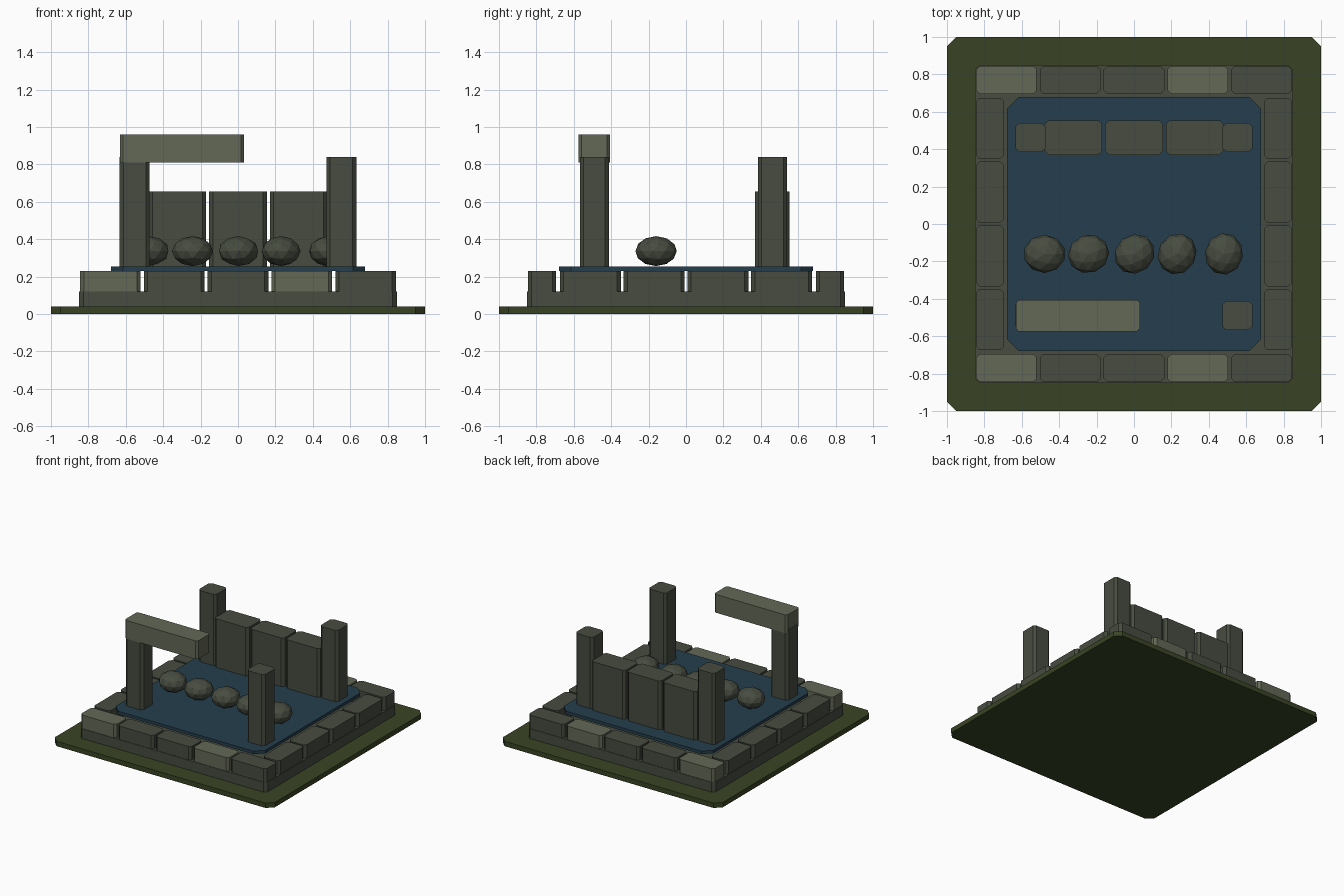
import bpy, bmesh, math

if "Cube" in bpy.data.objects:
    bpy.data.objects.remove(bpy.data.objects["Cube"])


def material(name, rgb):
    lin = [((c / 255 + 0.055) / 1.055) ** 2.4 for c in rgb]
    m = bpy.data.materials.new(name)
    m.diffuse_color = (*lin, 1)
    m.use_nodes = True
    m.node_tree.nodes["Principled BSDF"].inputs["Base Color"].default_value = m.diffuse_color
    return m


GRASS = material("moss green", (57, 68, 36))
STONE = material("dark stone", (71, 76, 64))
LIGHT = material("pale stone", (99, 104, 86))
WATER = material("pool blue", (37, 62, 77))


def finish(name, bm, mat):
    bmesh.ops.recalc_face_normals(bm, faces=bm.faces)
    me = bpy.data.meshes.new(name)
    bm.to_mesh(me)
    bm.free()
    me.materials.append(mat)
    ob = bpy.data.objects.new(name, me)
    bpy.context.collection.objects.link(ob)
    return ob


def slab(name, cx, cy, w, d, z0, z1, cut, mat):
    """Upright block whose four vertical edges are chamfered."""
    bm = bmesh.new()
    x, y = w / 2, d / 2
    outline = [(x, cut - y), (x, y - cut), (x - cut, y), (cut - x, y),
               (-x, y - cut), (-x, cut - y), (cut - x, -y), (x - cut, -y)]
    low = [bm.verts.new((cx + px, cy + py, z0)) for px, py in outline]
    top = [bm.verts.new((cx + px, cy + py, z1)) for px, py in outline]
    bm.faces.new(low)
    bm.faces.new(top)
    for i in range(8):
        j = (i + 1) % 8
        bm.faces.new((low[i], low[j], top[j], top[i]))
    return finish(name, bm, mat)


# Ground, foundation and pool
slab("ground", 0, 0, 2, 2, 0, 0.04, 0.05, GRASS)
slab("foundation", 0, 0, 1.7, 1.7, 0.04, 0.12, 0.025, STONE)
slab("pool", 0, 0, 1.36, 1.36, 0.23, 0.255, 0.065, WATER)

# Rim blocks: rows of five front and back, rows of four at the sides
for side, label in ((-1, "front"), (1, "back")):
    for i in range(5):
        slab(f"{label}_rim_block", (i - 2) * 0.341, side * 0.77, 0.324, 0.152,
             0.11, 0.23, 0.02, LIGHT if i in (0, 3) else STONE)
for side, label in ((-1, "left"), (1, "right")):
    for i in range(4):
        slab(f"{label}_rim_block", side * 0.77, (i - 1.5) * 0.341, 0.152, 0.326,
             0.11, 0.23, 0.02, STONE)

# Corner pillars and the broken lintel
for x in (-0.553, 0.553):
    for y in (-0.49, 0.462):
        slab("pillar", x, y, 0.16, 0.156, 0.24, 0.84, 0.02, STONE)
slab("lintel", -0.3, -0.49, 0.664, 0.168, 0.81, 0.96, 0.016, LIGHT)

# Back wall panels
for i in range(3):
    slab("wall_panel", (i - 1) * 0.324, 0.462, 0.308, 0.184, 0.24, 0.655, 0.02, STONE)

# Row of stepping stones
for i, x in enumerate((-0.479, -0.243, 0.003, 0.23, 0.481)):
    bm = bmesh.new()
    bmesh.ops.create_icosphere(bm, subdivisions=2, radius=1)
    ob = finish("stepping_stone", bm, STONE)
    ob.location = (x, -0.16, 0.336)
    ob.scale = (0.112, 0.102, 0.08)
    ob.rotation_euler = (0, 0, math.radians(20 * i))
